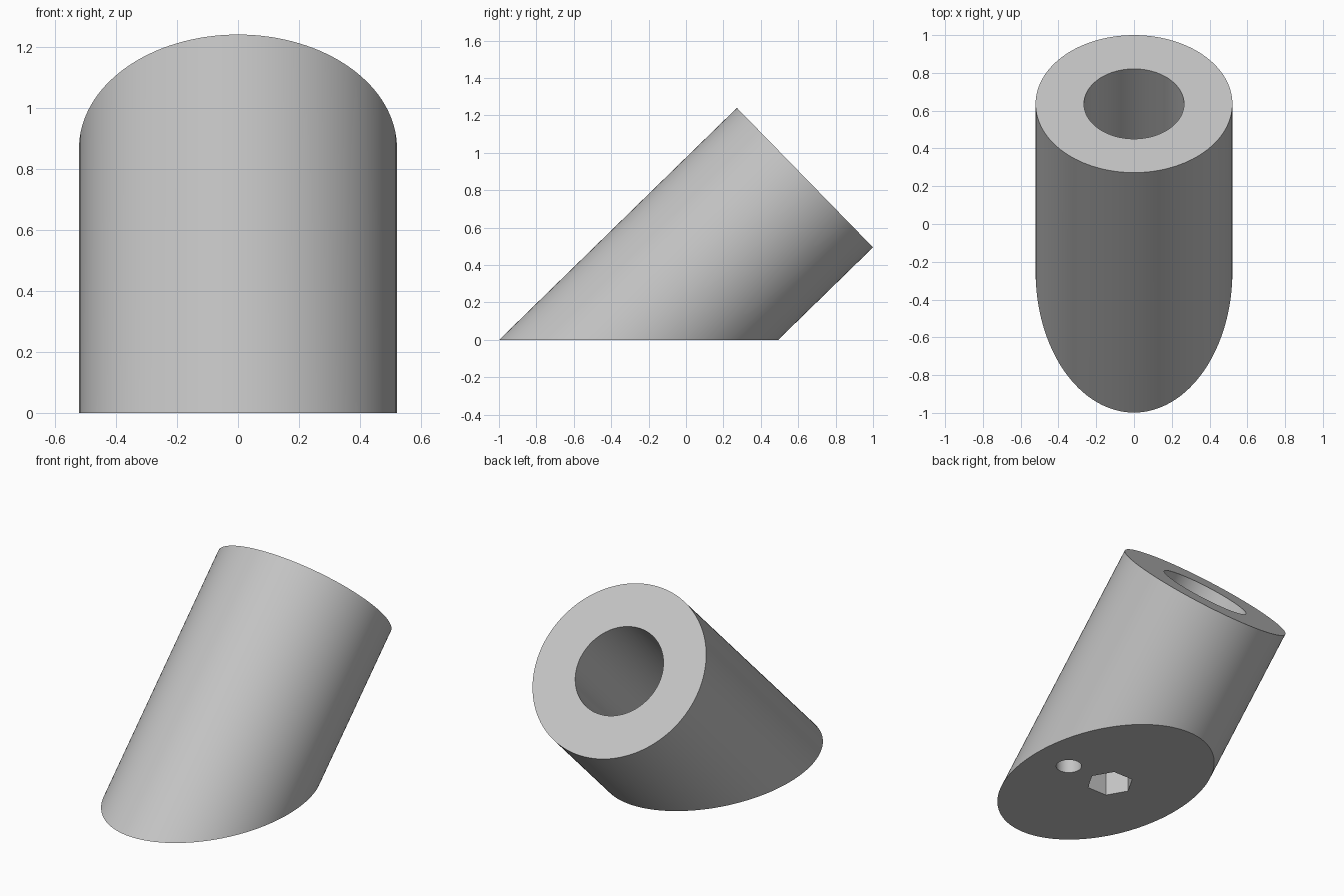
import bpy, bmesh, math
from mathutils import Matrix, Vector

cube = bpy.data.objects.get("Cube")
if cube:
    bpy.data.objects.remove(cube, do_unlink=True)

RADIUS = 0.521
TILT = Matrix.Rotation(math.radians(-45.7), 4, 'X')
AXIS = (TILT @ Vector((0, 0, 1))).normalized()
TOP = Vector((0, 0.636, 0.867))
BASE_Y = -0.25

grey = bpy.data.materials.new("plain grey")
grey.use_nodes = True
grey.diffuse_color = (0.55, 0.55, 0.55, 1)
grey.node_tree.nodes["Principled BSDF"].inputs["Base Color"].default_value = grey.diffuse_color


def prism(name, sides, radius, length, centre, rotation=Matrix(), cut_floor=False):
    """Closed prism or cylinder, optionally sliced flat at the floor."""
    bm = bmesh.new()
    bmesh.ops.create_cone(bm, cap_ends=True, segments=sides, radius1=radius,
                          radius2=radius, depth=length,
                          matrix=Matrix.Translation(centre) @ rotation)
    if cut_floor:
        cut = bmesh.ops.bisect_plane(bm, geom=bm.verts[:] + bm.edges[:] + bm.faces[:],
                                     plane_co=(0, 0, 0), plane_no=(0, 0, 1),
                                     clear_inner=True)
        rim = [e for e in cut["geom_cut"] if isinstance(e, bmesh.types.BMEdge)]
        bmesh.ops.edgeloop_fill(bm, edges=rim)
        bmesh.ops.recalc_face_normals(bm, faces=bm.faces[:])
    mesh = bpy.data.meshes.new(name)
    bm.to_mesh(mesh)
    bm.free()
    mesh.materials.append(grey)
    obj = bpy.data.objects.new(name, mesh)
    bpy.context.collection.objects.link(obj)
    return obj


# Slanted tube body with a flat base
body = prism("slanted_tube", 128, RADIUS, 2.6, TOP - AXIS * 1.3, TILT, cut_floor=True)

# Bore down the axis, hexagonal socket and round pin hole in the base
cutters = [
    prism("bore_cutter", 96, 0.265, 1.05, TOP - AXIS * 0.325, TILT),
    prism("hex_socket_cutter", 6, 0.135, 0.6, Vector((-0.03, BASE_Y, 0)),
          Matrix.Rotation(math.radians(30), 4, 'Z')),
    prism("pin_hole_cutter", 48, 0.073, 0.6, Vector((0.28, BASE_Y, 0))),
]

# Point the hexagon's corners along x
hexagon = cutters[1].data
if max(v.co.x for v in hexagon.vertices) + 0.03 < 0.13:
    spin = (Matrix.Translation((-0.03, BASE_Y, 0)) @ Matrix.Rotation(math.radians(30), 4, 'Z')
            @ Matrix.Translation((0.03, -BASE_Y, 0)))
    hexagon.transform(spin)

bpy.context.view_layer.objects.active = body
body.select_set(True)
for cutter in cutters:
    cutter.hide_render = True
    mod = body.modifiers.new(cutter.name, 'BOOLEAN')
    mod.operation = 'DIFFERENCE'
    mod.solver = 'EXACT'
    mod.object = cutter
    bpy.ops.object.modifier_apply(modifier=mod.name)
    bpy.data.objects.remove(cutter, do_unlink=True)

# Smooth walls, crisp rims
bpy.ops.object.shade_smooth_by_angle(angle=math.radians(30))
